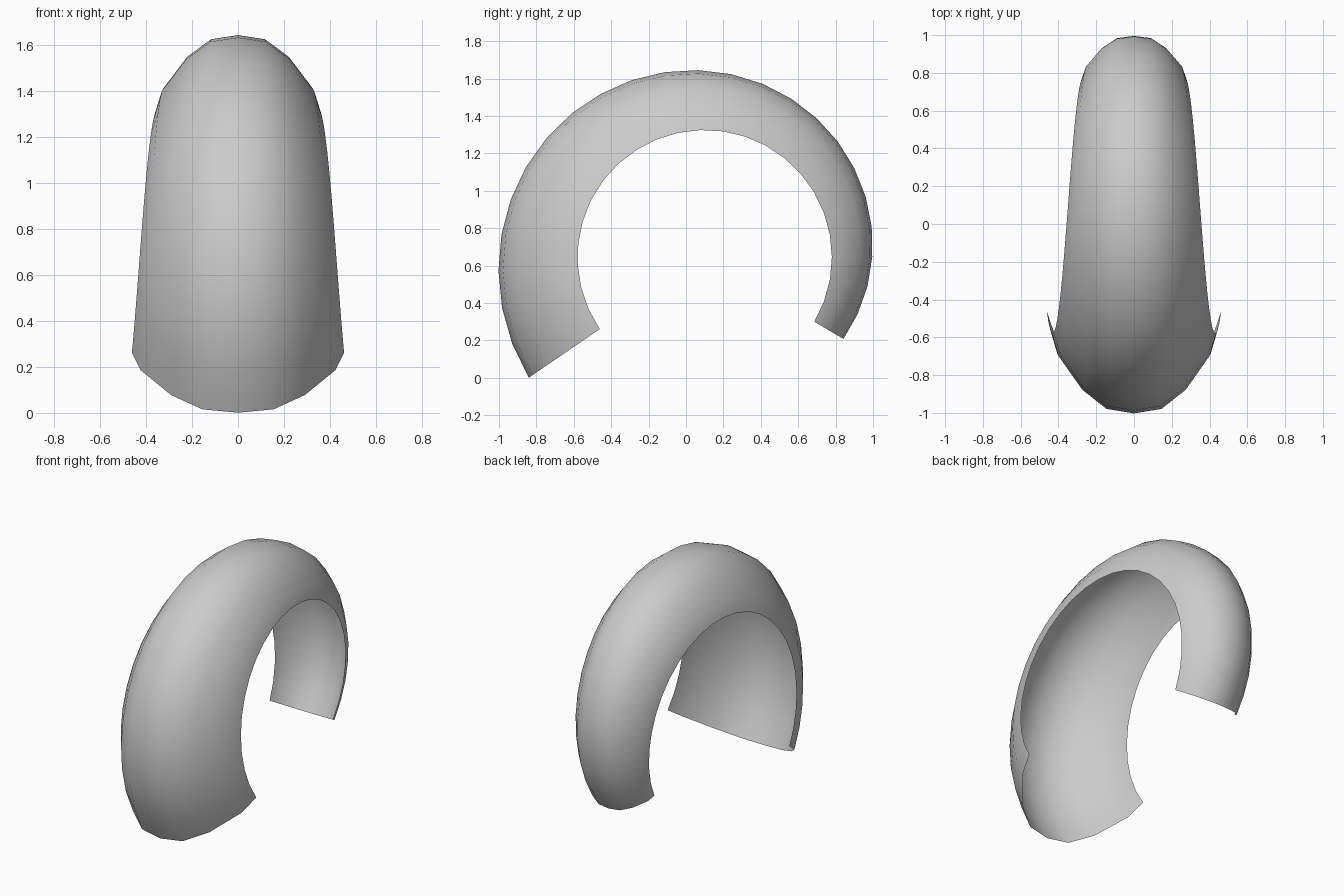
import bpy, bmesh
from math import radians, sin, cos

if "Cube" in bpy.data.objects:
    bpy.data.objects.remove(bpy.data.objects["Cube"])

# Arc centre (y, z), constant inner radius, and end angles (back tip -> front tip)
CY, CZ, R_IN = 0.10, 0.645, 0.68
A0, A1, STEPS = -30.5, 214.4, 24

# Half cross-section: (width fraction, depth fraction), mirrored about x = 0
half = [(0.335, 0.944), (0.63, 0.705), (0.92, 0.285), (1.0, 0.0)]
section = [(-w, d) for w, d in reversed(half)] + [(0.0, 1.0)] + half


def mix(a, b, t):
    return a + (b - a) * t


# Open shell swept along the arc, growing wider and deeper toward the front
bm = bmesh.new()
rings = []
for i in range(STEPS + 1):
    t = i / STEPS
    a = radians(mix(A0, A1, t))
    width, depth = mix(0.24, 0.462, t), mix(0.181, 0.46, t)
    ring = []
    for w, d in section:
        r = R_IN + d * depth
        ring.append(bm.verts.new((w * width, CY + r * cos(a), CZ + r * sin(a))))
    rings.append(ring)
for p, q in zip(rings, rings[1:]):
    for j in range(len(section) - 1):
        bm.faces.new((p[j], p[j + 1], q[j + 1], q[j]))

# Make the normals face away from the arc centre
bm.normal_update()
mid = rings[STEPS // 2][len(half)]
if mid.normal.z < 0:
    bmesh.ops.reverse_faces(bm, faces=bm.faces[:])

mesh = bpy.data.meshes.new("curved_fender")
bm.to_mesh(mesh)
bm.free()
fender = bpy.data.objects.new("curved_fender", mesh)
bpy.context.collection.objects.link(fender)

# Smooth shading
for poly in mesh.polygons:
    poly.use_smooth = True
